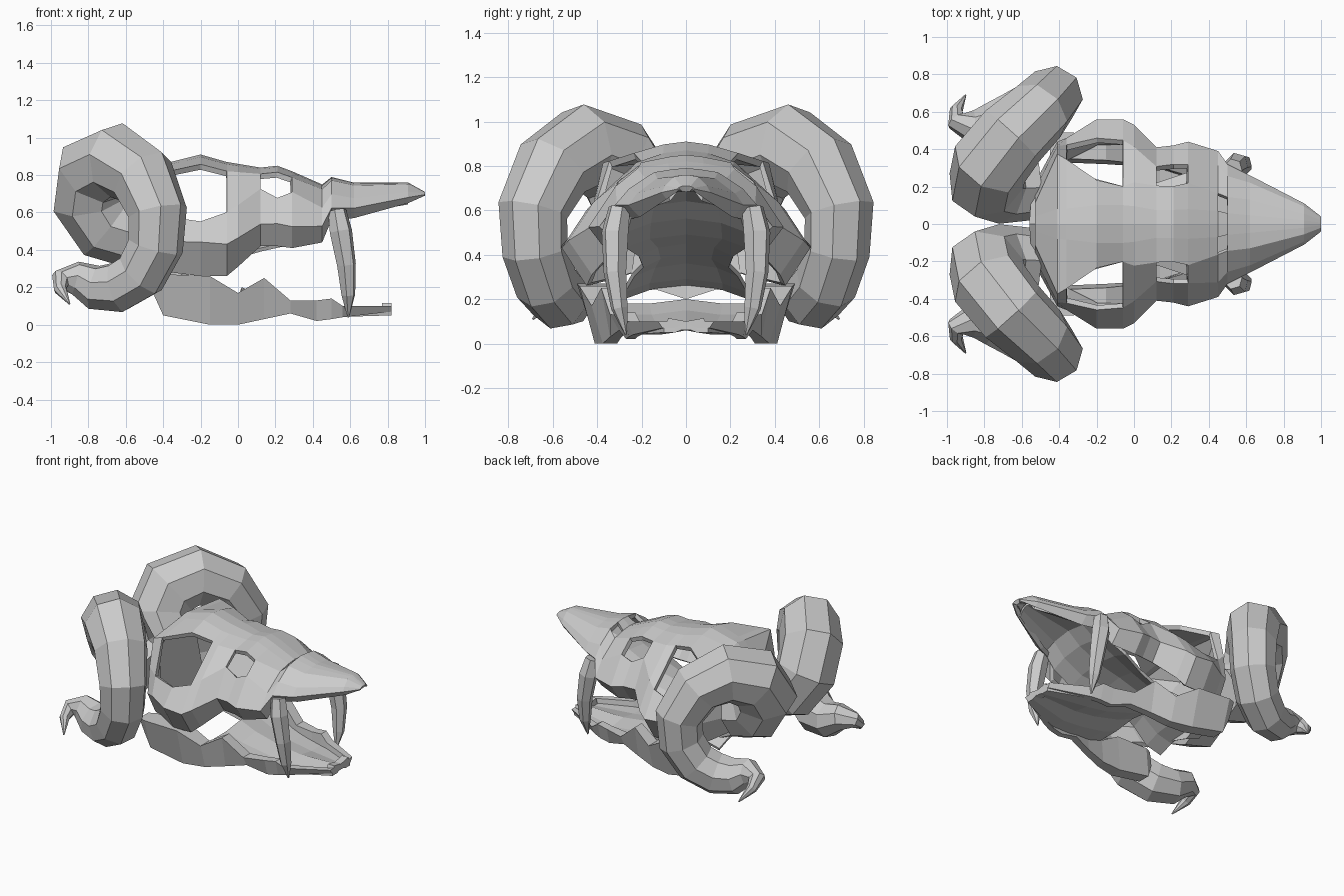
import bpy, bmesh, math
from mathutils import Vector

cube = bpy.data.objects.get("Cube")
if cube:
    bpy.data.objects.remove(cube, do_unlink=True)

bone = bpy.data.materials.new("bone_grey")
bone.use_nodes = True
grey = (0.6, 0.6, 0.6, 1)
bone.diffuse_color = grey
bone.node_tree.nodes["Principled BSDF"].inputs["Base Color"].default_value = grey


def loft(name, rings, closed=True, caps=True, holes=(), thickness=0):
    """Skin a row of rings, leave out the hole cells, and mirror across y."""
    bm = bmesh.new()
    rows = [[bm.verts.new(p) for p in ring] for ring in rings]
    count = len(rows[0])
    for i in range(len(rows) - 1):
        for j in range(count if closed else count - 1):
            if (i, j) not in holes:
                k = (j + 1) % count
                bm.faces.new((rows[i][j], rows[i][k], rows[i + 1][k], rows[i + 1][j]))
    if caps:
        bm.faces.new(rows[0])
        bm.faces.new(rows[-1])
    bmesh.ops.recalc_face_normals(bm, faces=bm.faces)
    mesh = bpy.data.meshes.new(name)
    bm.to_mesh(mesh)
    bm.free()
    mesh.materials.append(bone)
    obj = bpy.data.objects.new(name, mesh)
    bpy.context.collection.objects.link(obj)
    mirror = obj.modifiers.new("mirror", 'MIRROR')
    mirror.use_axis = (False, True, False)
    if thickness:
        obj.modifiers.new("shell", 'SOLIDIFY').thickness = thickness
    return obj


def tube(name, path, sides):
    """Tapered tube through (x, y, z, radius) points."""
    points = [Vector(p[:3]) for p in path]
    rings, side, last = [], None, None
    for i, point in enumerate(points):
        along = (points[min(i + 1, len(path) - 1)] - points[max(i - 1, 0)]).normalized()
        if side is None:
            side = along.orthogonal().normalized()
        else:
            side = last.rotation_difference(along) @ side
        last, up = along, along.cross(side)
        angles = [2 * math.pi * j / sides for j in range(sides)]
        rings.append([point + path[i][3] * (side * math.cos(a) + up * math.sin(a))
                      for a in angles])
    return loft(name, rings)


# Cranium and snout: x, half width, top, bottom, roof edge, cheek edge, cheek drop
stations = [
    (-.53, .22, .74, .34, .5, .85, .4), (-.41, .44, .86, .28, .85, .95, .4),
    (-.36, .46, .87, .28, .75, .92, .5), (-.2, .56, .91, .26, .42, .82, .55),
    (-.06, .56, .87, .26, .36, .8, .44), (0, .53, .86, .31, .42, .78, .4),
    (.12, .41, .84, .42, .5, .75, .27), (.21, .42, .85, .42, .48, .76, .4),
    (.29, .44, .82, .41, .5, .72, .27), (.45, .39, .75, .44, .42, .8, .4),
    (.5, .32, .79, .56, .45, .8, .4), (.62, .26, .76, .57, .5, .85, .44),
    (.91, .11, .76, .65, .5, .85, .44), (1, .04, .71, .69, .5, .85, .44)]


def skull_section(x, w, top, low, roof, cheek, drop):
    shape = [(0, 0), (.18, .02), (roof, .08), (cheek, drop), (1, .72), (.8, 1)]
    return [(x, w * a, top - (top - low) * b) for a, b in shape]


# Holes: temple, eye socket and nostril
skull = loft("skull", [skull_section(*s) for s in stations], closed=False, caps=False,
             holes={(2, 2), (3, 2), (6, 2), (7, 2), (9, 1)}, thickness=.03)

# Occiput closing the back between the horns
loft("occiput", [[(-.56, 0, .68), (-.55, .14, .62), (-.55, .14, .3), (-.55, 0, .24)],
                 [(-.5, 0, .74), (-.48, .2, .66), (-.44, .25, .28), (-.44, 0, .2)]])

# Palate and skull base
base = [(-.46, .28, .22), (-.34, .28, .25), (-.2, .24, .32), (-.05, .2, .36),
        (.12, .22, .41), (.3, .28, .45), (.45, .27, .52), (.55, .25, .6), (.91, .08, .66)]
loft("palate", [[(x, 0, z + .06), (x, w * .6, z + .04), (x, w, z)] for x, w, z in base],
     closed=False, caps=False, thickness=.02)

# Lower jaw: x, middle y, bottom, top, half thickness
jaw = [(-.45, .41, .16, .27, .05), (-.4, .4, .05, .27, .07), (-.15, .39, 0, .26, .07),
       (0, .36, 0, .17, .05), (.14, .33, .03, .25, .04), (.28, .29, .06, .13, .04),
       (.42, .26, .02, .13, .03), (.5, .25, .03, .14, .03), (.56, .23, .04, .1, .03),
       (.82, .1, .07, .1, .02)]
loft("lower_jaw", [[(x, y - t, lo), (x, y + t * .3, lo), (x, y + t * 1.3, hi), (x, y - t * .7, hi)]
                   for x, y, lo, hi, t in jaw])
loft("jaw_floor", [[(x, 0, z), (x, y * .5, z - .02), (x, y, z - .02)] for x, y, z in
                   [(.02, .33, .2), (.14, .31, .15), (.34, .26, .1), (.5, .24, .08),
                    (.82, .1, .09)]],
     closed=False, caps=False, thickness=.02)
loft("front_teeth", [[(x, 0, .06), (x, .1, .06), (x, .08, .115), (x, 0, .1)]
                     for x in (.77, .82)])

# Long fangs
tube("fang", [(.53, .3, .61, .05), (.55, .32, .5, .062), (.58, .32, .32, .052),
              (.59, .3, .16, .038), (.59, .27, .04, .005)], 6)

# Curled horns with hooked tips
tube("horn", [(-.55, .2, .48, .18), (-.7, .2, .53, .2), (-.79, .23, .67, .21),
              (-.77, .32, .82, .21), (-.65, .47, .88, .2), (-.51, .6, .79, .18),
              (-.43, .69, .6, .16), (-.44, .68, .42, .15), (-.52, .63, .27, .145),
              (-.64, .57, .2, .14), (-.77, .53, .2, .12), (-.87, .52, .25, .09),
              (-.95, .55, .24, .055), (-.95, .61, .19, .035), (-.9, .69, .11, .004)], 8)
